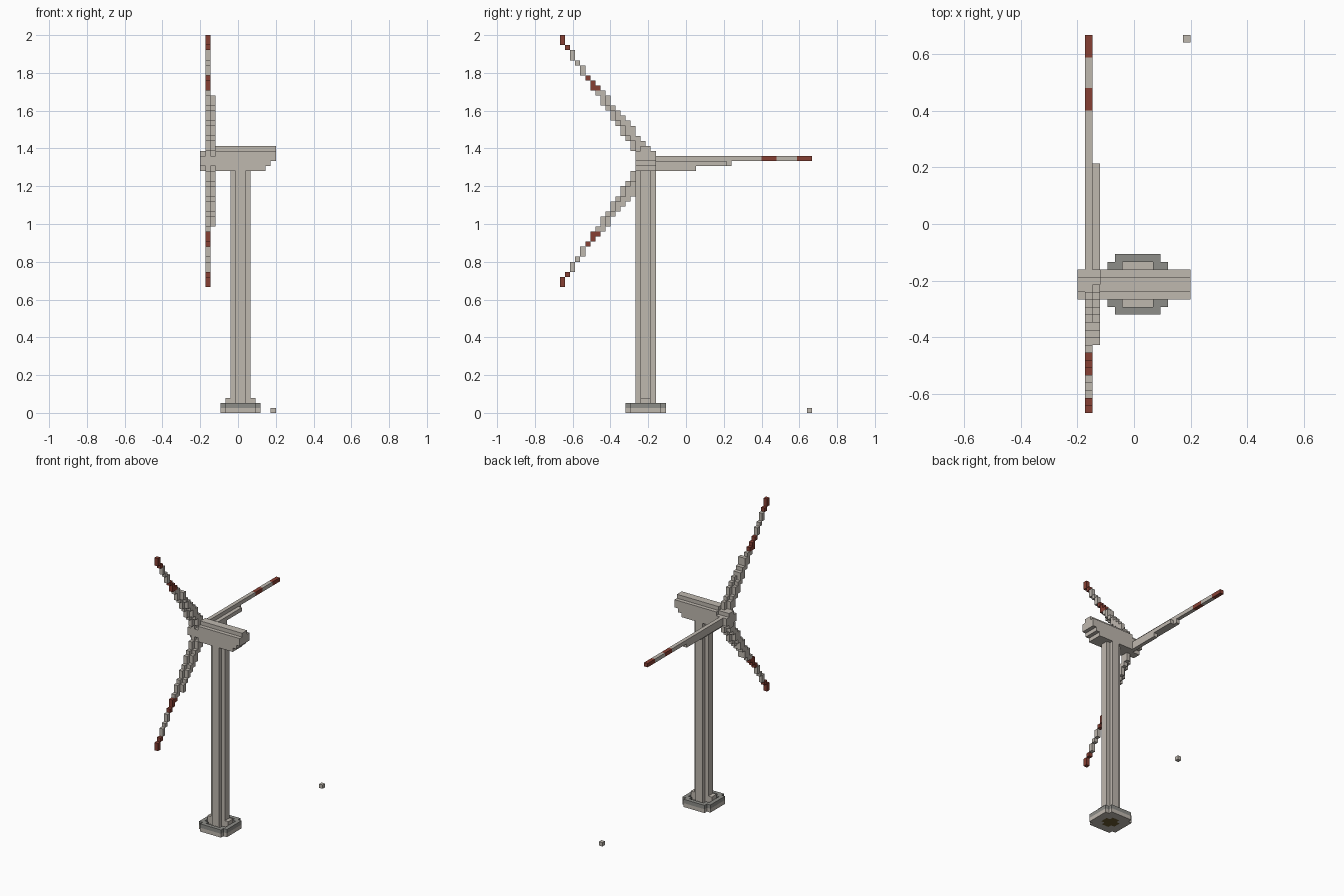
import bpy
import bmesh
from mathutils import Vector

cube = bpy.data.objects.get("Cube")
if cube:
    bpy.data.objects.remove(cube)

V = 2 / 75                                # size of one block
ORIGIN = Vector((-0.2, -25 * V, 0))       # corner of the block grid


def material(name, rgb):
    m = bpy.data.materials.new(name)
    m.use_nodes = True
    color = (*rgb, 1)
    m.diffuse_color = color
    m.node_tree.nodes["Principled BSDF"].inputs["Base Color"].default_value = color
    return m


PALE = material("pale_concrete", (0.52, 0.48, 0.43))
GREY = material("dark_grey", (0.27, 0.27, 0.25))
RED = material("rust_red", (0.24, 0.05, 0.033))
BROWN = material("ochre_brown", (0.14, 0.10, 0.03))


def build(name, boxes, mats):
    """Boxes are (low corner, high corner, material slot) in block units."""
    bm = bmesh.new()
    for low, high, slot in boxes:
        lo = ORIGIN + Vector(low) * V
        hi = ORIGIN + Vector(high) * V
        verts = bmesh.ops.create_cube(bm, size=1)["verts"]
        for v in verts:
            v.co = (lo + hi) / 2 + v.co * (hi - lo)
        for f in verts[0].link_faces[:] + verts[-1].link_faces[:]:
            f.material_index = slot
    # drop pairs of faces hidden between touching blocks
    pairs = {}
    for f in bm.faces:
        c = f.calc_center_median()
        key = (*(round(a, 4) for a in c), round(f.calc_area(), 6))
        pairs.setdefault(key, []).append(f)
    hidden = [f for group in pairs.values() if len(group) > 1 for f in group]
    bmesh.ops.delete(bm, geom=hidden, context="FACES")
    bmesh.ops.remove_doubles(bm, verts=bm.verts, dist=V / 50)
    mesh = bpy.data.meshes.new(name)
    bm.to_mesh(mesh)
    bm.free()
    for m in mats:
        mesh.materials.append(m)
    obj = bpy.data.objects.new(name, mesh)
    bpy.context.collection.objects.link(obj)
    return obj


def cells(name, keep, xs, ys, zs, mats):
    """Fill a block region wherever keep(x, y, z) is true."""
    build(name, [((x, y, z), (x + 1, y + 1, z + 1), 0)
                 for x in xs for y in ys for z in zs if keep(x, y, z)], mats)


# Distances from the tower axis, in half blocks
def away(x, y):
    return abs(x + 0.5 - 8), abs(y + 0.5 - 17)


def octagon(x, y, half):
    a, b = away(x, y)
    return max(a, b) < half and not min(a, b) > half - 1


def cross(x, y):
    a, b = away(x, y)
    return (a < 3 and b < 2) or (a < 2 and b < 3)


# Foundation with a recess round the tower foot
cells("foundation", lambda x, y, z: octagon(x, y, 4) and not octagon(x, y, 2),
      range(4, 12), range(13, 21), range(1), [PALE])
cells("foundation_rim", lambda x, y, z: octagon(x, y, 4) and not cross(x, y),
      range(4, 12), range(13, 21), range(1, 2), [GREY])
cells("tower_core", lambda x, y, z: octagon(x, y, 2),
      range(6, 10), range(15, 19), range(1), [BROWN])

# Tower: a square column with notched corners, and steps at its foot
build("tower", [((6, 16, 1), (10, 18, 48), 0),
                ((7, 15, 1), (9, 16, 48), 0),
                ((7, 18, 1), (9, 19, 48), 0)], [PALE])
for side, x in (("right", 5), ("left", 10)):
    build("foot_step_" + side, [((x, 16, 1), (x + 1, 18, 3), 0)], [PALE])

# Nacelle with a stepped tail and a roof ridge
build("nacelle", [((3, 15, 48), (13, 19, 49), 0),
                  ((3, 15, 49), (14, 19, 50), 0),
                  ((3, 15, 50), (15, 19, 52), 0),
                  ((3, 16, 52), (15, 18, 53), 0)], [PALE])

# Hub
build("hub", [((0, 16, 48), (3, 18, 52), 0),
              ((0, 15, 49), (3, 16, 51), 0),
              ((0, 18, 49), (3, 19, 51), 0)], [PALE])

# Level blade, pointing back
level = []
for y in range(18, 50):
    slot = int(y >= 47 or 40 <= y < 43)
    level.append(((1, y, 50), (2, y + 1, 51), slot))
    if y < 34:
        level.append(((1, y, 49), (2, y + 1, 50), 0))
    if y < 33:
        level.append(((2, y, 49), (3, y + 1, 50), 0))
    if y < 27:
        level.append(((2, y, 48), (3, y + 1, 49), 0))
build("blade_level", level, [PALE, RED])

# Two slanted blades, mirrored above and below the hub
for name, mirrored in (("blade_upper", False), ("blade_lower", True)):
    slanted = []
    for n in range(24):                   # rows counted from the tip
        y = n * 2 // 3
        z = 25 + n if mirrored else 74 - n
        slot = int(n < 3 or 8 <= n < 11)
        rows = [(1, y)]
        if n >= 10:
            rows.append((1, y + 1))
        if n >= 12:
            rows.append((2, y + 1))
        if n >= 16:
            rows.append((2, y + 2))
        slanted += [((x, r, z), (x + 1, r + 1, z + 1), slot) for x, r in rows]
    build(name, slanted, [PALE, RED])

# Small marker block on the ground
build("marker_block", [((14, 49, 0), (15, 50, 1), 0)], [PALE])
